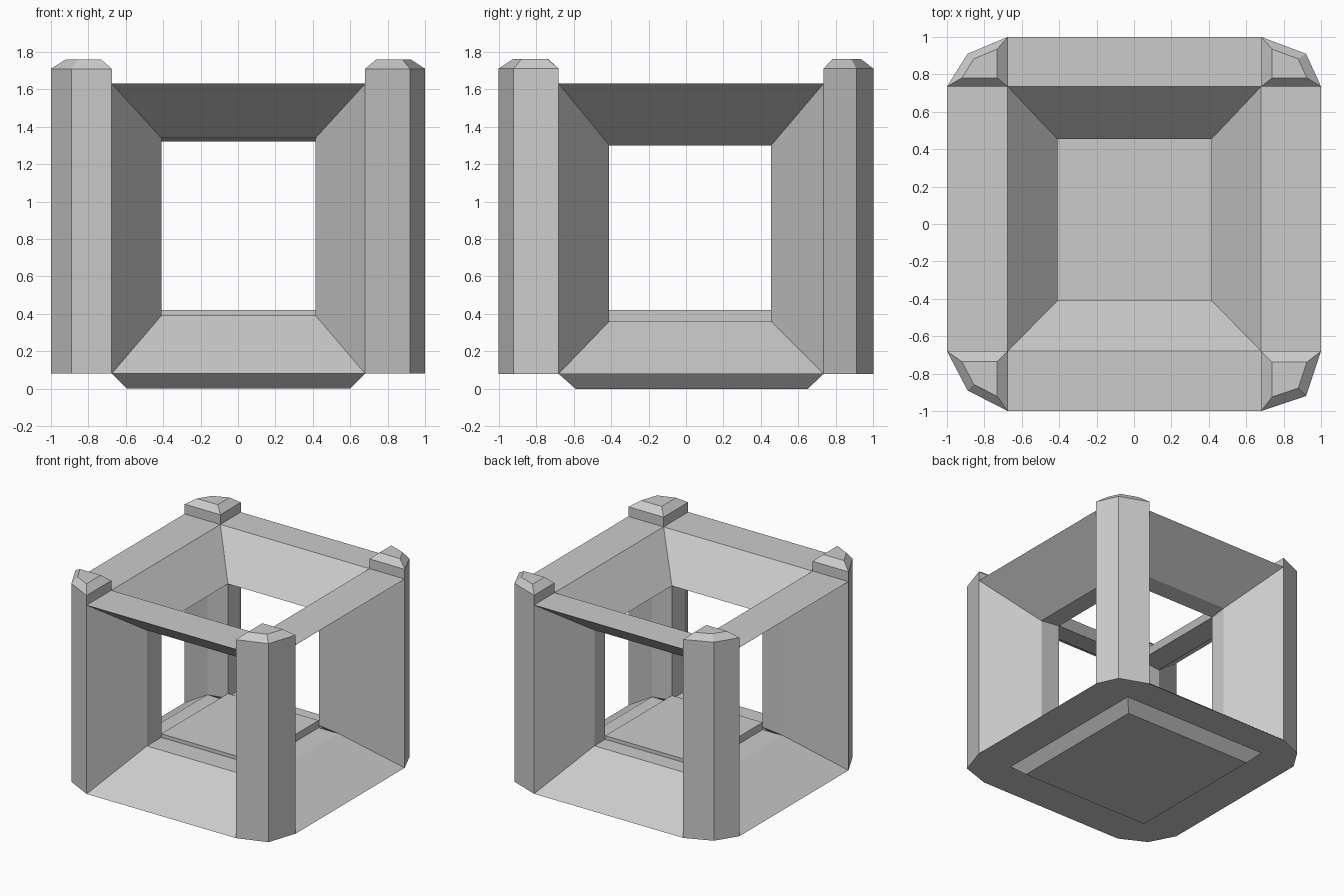
import bpy, bmesh

if "Cube" in bpy.data.objects:
    bpy.data.objects.remove(bpy.data.objects["Cube"])


def hull(name, pts):
    """Convex flat-faced solid around a few points."""
    bm = bmesh.new()
    for p in pts:
        bm.verts.new(p)
    bmesh.ops.remove_doubles(bm, verts=bm.verts, dist=0.0005)
    res = bmesh.ops.convex_hull(bm, input=bm.verts)
    junk = {g for g in res["geom_interior"] if isinstance(g, bmesh.types.BMVert)}
    bmesh.ops.delete(bm, geom=list(junk), context='VERTS')
    bmesh.ops.dissolve_limit(bm, angle_limit=0.01, verts=bm.verts, edges=bm.edges)
    bmesh.ops.recalc_face_normals(bm, faces=bm.faces)
    me = bpy.data.meshes.new(name)
    bm.to_mesh(me)
    bm.free()
    ob = bpy.data.objects.new(name, me)
    bpy.context.collection.objects.link(ob)
    return ob


def layer(pts, z):
    return [(x, y, z) for x, y in pts]


Z0, Z1 = 0.08, 1.63          # bottom and top of the frame
OUT_X = {-1: -0.675, 1: 0.68}   # mouth of each opening
OUT_Y = {-1: -0.68, 1: 0.735}
IN_X = {-1: -0.41, 1: 0.415}    # narrow throat of each opening
IN_Y = {-1: -0.41, 1: 0.455}
MID = 0.595                  # depth where the splay ends
CHAMFER = {(-1, -1): (-0.89, -0.89), (1, -1): (0.92, -0.92),
           (-1, 1): (-0.89, 0.91), (1, 1): (0.92, 0.91)}

# Corner posts with bevelled caps
for (sx, sy), ch in CHAMFER.items():
    X, Y, ix, iy = OUT_X[sx], OUT_Y[sy], IN_X[sx], IN_Y[sy]
    foot = [(X, sy), ch, (sx, Y), (X, Y)]
    tag = ("front" if sy < 0 else "back") + ("_left" if sx < 0 else "_right")
    hull(tag + "_post", layer(foot, Z0) + layer(foot, Z1) + [
        (ix, sy * MID, 0.39), (ix, sy * MID, 1.34),
        (sx * MID, iy, 0.36), (sx * MID, iy, 1.30),
        (ix, iy, 0.38), (ix, iy, 1.32)])
    cx, cy = (sum(p[k] for p in foot) / 4 for k in (0, 1))
    top = [(x + (cx - x) * 0.42, y + (cy - y) * 0.42) for x, y in foot]
    hull(tag + "_post_cap", layer(foot, Z1) + layer(foot, 1.71) + layer(top, 1.76))

# Splayed top rails and bottom sills on the front and back
for s, tag in ((-1, "front"), (1, "back")):
    rail, sill = [], []
    for e in (-1, 1):
        X, ix = OUT_X[e], IN_X[e]
        rail += [(X, s, Z1), (X, OUT_Y[s], Z1), (ix, s * MID, 1.34), (ix, IN_Y[s], 1.32)]
        sill += [(X, s, Z0), (X, OUT_Y[s], Z0), (ix, IN_Y[s], Z0),
                 (ix, s * MID, 0.39), (ix, IN_Y[s], 0.39)]
    hull(tag + "_top_rail", rail)
    hull(tag + "_sill", sill)

# The same on the left and right
for s, tag in ((-1, "left"), (1, "right")):
    rail, sill = [], []
    for e in (-1, 1):
        Y, iy = OUT_Y[e], IN_Y[e]
        rail += [(s, Y, Z1), (OUT_X[s], Y, Z1), (s * MID, iy, 1.30), (IN_X[s], iy, 1.32)]
        sill += [(s, Y, Z0), (OUT_X[s], Y, Z0), (IN_X[s], iy, Z0),
                 (s * MID, iy, 0.36), (IN_X[s], iy, 0.36)]
    hull(tag + "_top_rail", rail)
    hull(tag + "_sill", sill)

# Raised floor in the middle
floor = [(x, y) for x in IN_X.values() for y in IN_Y.values()]
hull("floor", layer(floor, Z0) + layer(floor, 0.42))

# Tapered foot
wide = [(x, y) for x in OUT_X.values() for y in OUT_Y.values()]
narrow = [(x, y) for x in (-0.595, 0.6) for y in (-0.59, 0.65)]
hull("foot", layer(wide, Z0) + layer(narrow, 0))
